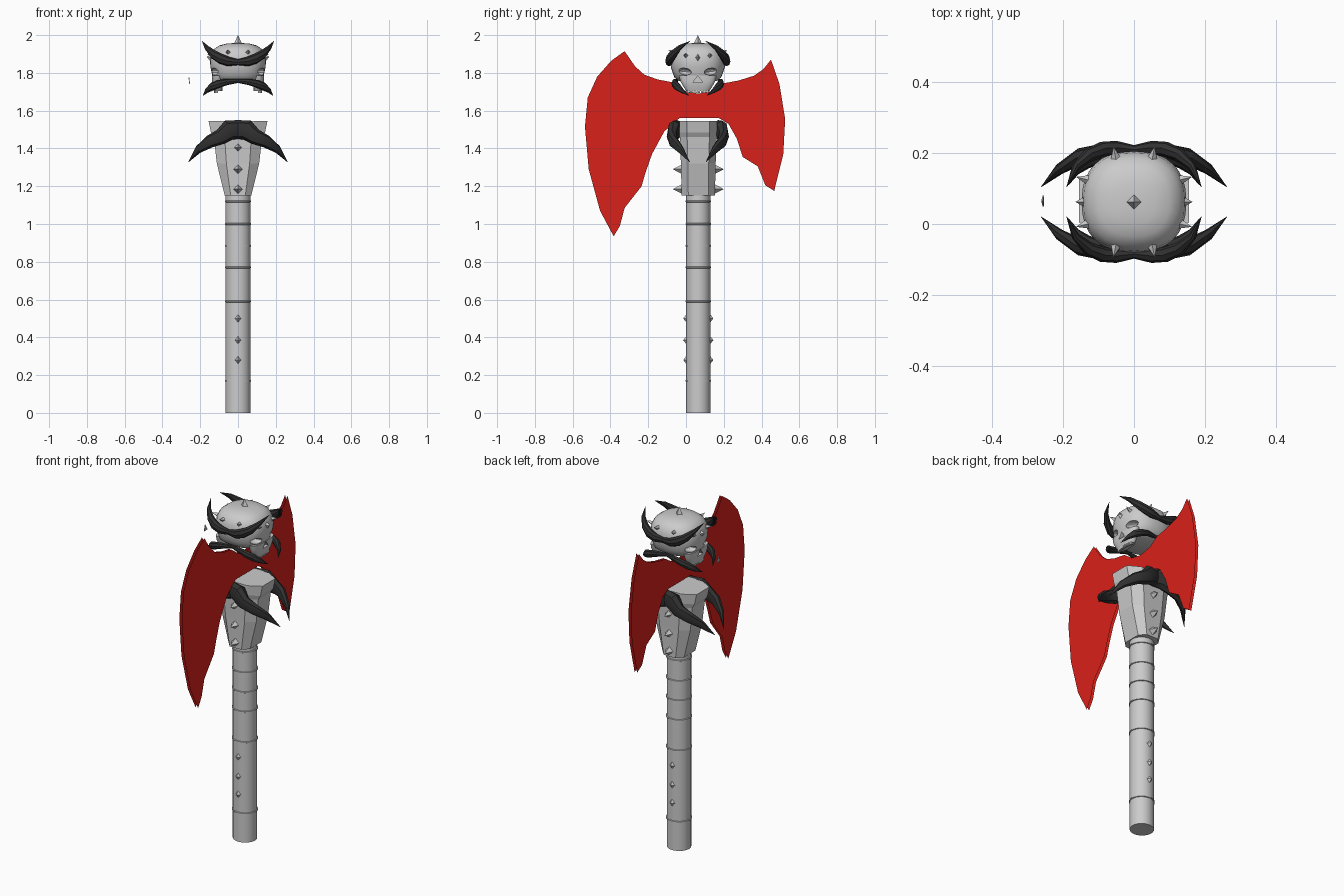
import bpy, bmesh, math
from mathutils import Vector, Matrix

if "Cube" in bpy.data.objects:
    bpy.data.objects.remove(bpy.data.objects["Cube"])

CY = 0.065  # y of the shaft axis


def material(name, rgb):
    m = bpy.data.materials.new(name)
    m.diffuse_color = (*rgb, 1)
    m.use_nodes = True
    m.node_tree.nodes["Principled BSDF"].inputs["Base Color"].default_value = m.diffuse_color
    return m


RED = material("blade_red", (0.7, 0.015, 0.01))
DARK = material("horn_black", (0.03, 0.03, 0.03))


def finish(name, bm, mat=None, smooth=None):
    bmesh.ops.recalc_face_normals(bm, faces=bm.faces)
    me = bpy.data.meshes.new(name)
    bm.to_mesh(me)
    bm.free()
    ob = bpy.data.objects.new(name, me)
    bpy.context.collection.objects.link(ob)
    if mat:
        me.materials.append(mat)
    if smooth:
        bpy.ops.object.select_all(action='DESELECT')
        ob.select_set(True)
        bpy.context.view_layer.objects.active = ob
        bpy.ops.object.shade_smooth_by_angle(angle=math.radians(smooth))
    return ob


def skin(bm, rings):
    """Join closed vertex loops and cap both ends."""
    loops = [[bm.verts.new(p) for p in r] for r in rings]
    n = len(loops[0])
    for a, b in zip(loops, loops[1:]):
        for i in range(n):
            j = (i + 1) % n
            bm.faces.new((a[i], a[j], b[j], b[i]))
    bm.faces.new(loops[0])
    bm.faces.new(loops[-1])


def oval(cx, cy, z, hx, hy, n, power=2.0):
    pts = []
    for i in range(n):
        a = 2 * math.pi * i / n
        c, s = math.cos(a), math.sin(a)
        pts.append((cx + hx * math.copysign(abs(c) ** (2 / power), c),
                    cy + hy * math.copysign(abs(s) ** (2 / power), s), z))
    return pts


def horn_pair(name, half, flat=0.8):
    """Tapered tube through half a path (x, y, z, r), mirrored in x and again front to back."""
    path = [(-x, y, z, r) for x, y, z, r in reversed(half[1:])] + half
    bm = bmesh.new()
    for back in (False, True):
        pts = [Vector((x, 2 * 0.0625 - y if back else y, z)) for x, y, z, r in path]
        rings = []
        for i, p in enumerate(pts):
            t = (pts[min(i + 1, len(pts) - 1)] - pts[max(i - 1, 0)]).normalized()
            side = t.cross(Vector((0, 0, 1))).normalized()
            up = side.cross(t)
            r = path[i][3]
            rings.append([p + side * r * flat * math.cos(a) + up * r * math.sin(a)
                          for a in (k * math.pi / 4 for k in range(8))])
        skin(bm, rings)
    return finish(name, bm, DARK, 35)


def spikes(name, items):
    """Four-sided spikes: (base point, direction, radius, length, vertical stretch)."""
    bm = bmesh.new()
    for base, d, r, length, stretch in items:
        rot = Vector(d).normalized().to_track_quat('Z', 'Y').to_matrix().to_4x4()
        m = (Matrix.Translation(base) @ rot @ Matrix.Diagonal((1, stretch, 1, 1))
             @ Matrix.Translation((0, 0, length / 2)))
        bmesh.ops.create_cone(bm, cap_ends=True, segments=4, radius1=r, radius2=0,
                              depth=length, matrix=m)
    return finish(name, bm)


# shaft with thin rings
bm = bmesh.new()
skin(bm, [oval(0, CY, z, 0.066, 0.064, 32) for z in (0, 1.17)])
finish("shaft", bm, smooth=40)
bm = bmesh.new()
for z in (0.17, 0.59, 0.77, 0.885, 1.0, 1.12):
    skin(bm, [oval(0, CY, z + dz, 0.066 + e, 0.064 + e, 32)
              for dz, e in ((-0.005, 0), (-0.003, 0.004), (0.003, 0.004), (0.005, 0))])
finish("shaft_rings", bm, smooth=40)

# flared eight-sided collar
bm = bmesh.new()
rings = []
for z, hx, hy in ((1.15, 0.07, 0.088), (1.32, 0.112, 0.092), (1.46, 0.128, 0.098),
                  (1.485, 0.143, 0.1), (1.545, 0.156, 0.1)):
    a, b = hx * 0.55, hy * 0.6
    rings.append([(x, CY + y, z) for x, y in ((hx, -b), (hx, b), (a, hy), (-a, hy),
                                              (-hx, b), (-hx, -b), (-a, -hy), (a, -hy))])
skin(bm, rings)
finish("collar", bm)

# double blade with a bevelled edge
outline = [(-.325, 1.915), (-.27, 1.835), (-.22, 1.79), (-.15, 1.765), (-.07, 1.75),
           (-.01, 1.705), (.065, 1.69), (.14, 1.705), (.2, 1.745), (.28, 1.76), (.36, 1.785),
           (.41, 1.82), (.45, 1.87), (.495, 1.74), (.525, 1.555), (.515, 1.37),
           (.467, 1.175), (.42, 1.205), (.38, 1.305), (.30, 1.355), (.27, 1.45),
           (.225, 1.53), (.175, 1.56), (-.035, 1.56), (-.115, 1.49), (-.18, 1.37),
           (-.215, 1.27), (-.235, 1.20), (-.325, 1.085), (-.35, .99), (-.383, .935),
           (-.455, 1.07), (-.515, 1.29), (-.535, 1.515), (-.52, 1.67), (-.47, 1.78),
           (-.395, 1.865)]
bm = bmesh.new()
for side in (-1, 1):
    f = bm.faces.new([bm.verts.new((0, y, z)) for y, z in outline])
    bm.normal_update()
    bmesh.ops.inset_region(bm, faces=[f], thickness=0.012, use_even_offset=True)
    for v in f.verts:
        v.co.x = side * 0.008
bmesh.ops.remove_doubles(bm, verts=bm.verts, dist=0.0001)
finish("blade", bm, RED)

# socket cutters for both faces of the skull
bm = bmesh.new()
for s in (-1, 1):
    for k in (-1, 1):
        m = (Matrix.Translation((s * 0.13, 0.0625 + k * 0.07, 1.807))
             @ Matrix.Rotation(k * 0.12, 4, 'X') @ Matrix.Diagonal((0.045, 0.037, 0.018, 1)))
        bmesh.ops.create_uvsphere(bm, u_segments=16, v_segments=8, radius=1, matrix=m)
    tri = ((0, 1.785), (-0.026, 1.75), (0.026, 1.75))
    skin(bm, [[(s * x, 0.0625 + y, z) for y, z in tri] for x in (0.118, 0.2)])
cutter = finish("socket_cutter", bm)
cutter.hide_render = True
cutter.hide_set(True)


def carve(ob):
    mod = ob.modifiers.new("sockets", 'BOOLEAN')
    mod.operation = 'DIFFERENCE'
    mod.object = cutter
    mod.solver = 'EXACT'


# skull
bm = bmesh.new()
skin(bm, [oval(0, 0.0625, z, hx, hy, 32, 2.35) for z, hx, hy in (
    (1.757, .115, .10), (1.775, .134, .123), (1.80, .139, .133), (1.83, .146, .143),
    (1.86, .148, .144), (1.895, .143, .139), (1.925, .128, .124), (1.945, .10, .097),
    (1.955, .06, .06), (1.958, .02, .02))])
carve(finish("skull", bm, smooth=40))

# upper jaws and teeth on both faces
for s, label in ((-1, "left"), (1, "right")):
    bm = bmesh.new()
    skin(bm, [oval(s * x, 0.0625, z, hx, hy, 20, 2.6) for x, z, hx, hy in (
        (.105, 1.705, .022, .062), (.108, 1.73, .027, .078), (.109, 1.755, .029, .092),
        (.108, 1.785, .03, .10))])
    carve(finish("jaw_" + label, bm, smooth=40))
    bm = bmesh.new()
    for i in range(8):
        bmesh.ops.create_cube(bm, size=1, matrix=Matrix.Translation(
            (s * (0.121 - 0.0006 * (i - 3.5) ** 2), 0.0625 + (i - 3.5) * 0.0145, 1.704))
            @ Matrix.Diagonal((0.014, 0.011, 0.02, 1)))
    finish("teeth_" + label, bm)

# small detached nose plate
bm = bmesh.new()
skin(bm, [[(x, CY, 1.775), (x + 0.004, CY - 0.015, 1.742), (x + 0.004, CY + 0.015, 1.742)]
          for x in (-0.262, -0.258)])
finish("nose_plate", bm)

# horns
horn_pair("skull_upper_horns", [
    (0, -.085, 1.857, .016), (.05, -.09, 1.86, .025), (.09, -.086, 1.874, .027),
    (.13, -.068, 1.898, .024), (.165, -.035, 1.933, .014), (.19, .02, 1.968, .001)])
horn_pair("skull_lower_horns", [
    (0, -.05, 1.757, .01), (.06, -.06, 1.752, .017), (.10, -.06, 1.742, .021),
    (.135, -.048, 1.728, .022), (.165, -.022, 1.706, .013), (.185, .015, 1.68, .001)])
horn_pair("collar_horns", [
    (0, -.045, 1.50, .05), (.05, -.06, 1.497, .054), (.09, -.073, 1.462, .042),
    (.15, -.066, 1.436, .034), (.21, -.03, 1.395, .022), (.262, .02, 1.328, .001)], 0.7)

# spikes
small = []
for k in (-1, 1):
    y = 0.0625
    for z in (0.28, 0.385, 0.5):
        small.append(((0, CY + k * 0.06, z), (0, k, 0), 0.018, 0.02, 1.4))
spikes("shaft_spikes", small)
spikes("collar_spikes", [((0, CY + k * 0.085, z), (0, k, 0), 0.026, 0.05, 1)
                         for k in (-1, 1) for z in (1.185, 1.29, 1.405)])
crown = [((0, 0.0625, 1.95), (0, 0, 1), 0.024, 0.05, 1)]
for s in (-1, 1):
    crown.append(((s * 0.138, 0.0625, 1.88), (s, 0, 0.2), 0.016, 0.028, 1.5))
    for k in (-1, 1):
        crown.append(((s * 0.122, 0.0625 + k * 0.06, 1.888), (s, k * 0.25, 0.3), 0.017, 0.045, 1))
        crown.append(((s * 0.05, 0.0625 + k * 0.115, 1.905), (s * 0.2, k, 0.35), 0.017, 0.045, 1))
spikes("skull_spikes", crown)
